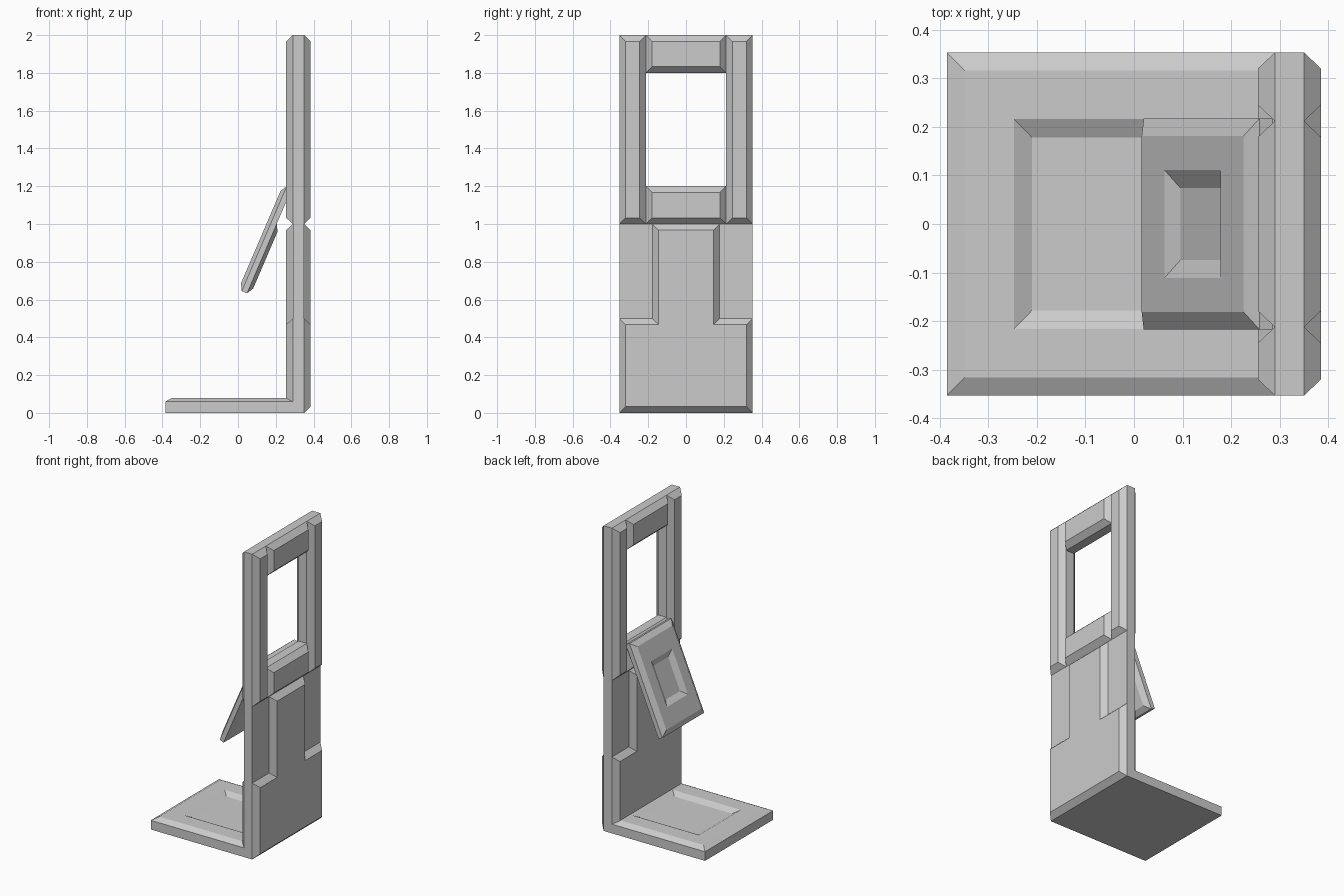
import bpy, bmesh, math
from mathutils import Vector

if "Cube" in bpy.data.objects:
    bpy.data.objects.remove(bpy.data.objects["Cube"])


def loft(name, rings):
    """Join a stack of matching outlines and cap both ends."""
    bm = bmesh.new()
    loops = [[bm.verts.new(p) for p in ring] for ring in rings]
    n = len(loops[0])
    for a, b in zip(loops, loops[1:]):
        for i in range(n):
            j = (i + 1) % n
            bm.faces.new((a[i], a[j], b[j], b[i]))
    bm.faces.new(loops[0][::-1])
    bm.faces.new(loops[-1])
    bmesh.ops.recalc_face_normals(bm, faces=bm.faces)
    mesh = bpy.data.meshes.new(name)
    bm.to_mesh(mesh)
    bm.free()
    obj = bpy.data.objects.new(name, mesh)
    bpy.context.collection.objects.link(obj)
    return obj


def rect(a0, a1, b0, b1):
    return [Vector(p) for p in ((a0, b0), (a1, b0), (a1, b1), (a0, b1))]


def inset(outline, d):
    """Mitred inset of a counter-clockwise right-angled outline."""
    out = []
    for i, p in enumerate(outline):
        e1 = (p - outline[i - 1]).normalized()
        e2 = (outline[(i + 1) % len(outline)] - p).normalized()
        out.append(p + d * Vector((-e1.y - e2.y, e1.x + e2.x)))
    return out


# Upright boards: outline in (y, z), bevelled on both faces
MID, CORE, FULL, BEV = 0.32, 0.03, 0.065, 0.033


def board(name, outline, raised=True):
    steps = [(-CORE, 0), (CORE, 0)]
    if raised:
        steps = [(-FULL, BEV)] + steps + [(FULL, BEV)]
    return loft(name, [[(MID + x, p.x, p.y) for p in inset(outline, d)]
                       for x, d in steps])


W, S = 0.353, 0.212
tee = [Vector(p) for p in ((-W, 0), (W, 0), (W, .5), (.178, .5),
                           (.178, 1), (-.178, 1), (-.178, .5), (-W, .5))]
board("lower_back_panel", tee)
for side, y0, y1 in (("left", -W, -.178), ("right", .178, W)):
    board("lower_thin_panel_" + side, rect(y0, y1, .5, 1), raised=False)
for side, y0, y1 in (("left", -W, -S), ("right", S, W)):
    board("window_stile_" + side, rect(y0, y1, 1, 2))
for side, z0 in (("bottom", 1), ("top", 1.8)):
    board("window_rail_" + side, rect(-S, S, z0, z0 + .2))

# Base plate with bevelled rim and sunken centre
base = [(-.385, .29, W, 0), (-.385, .29, W, .06), (-.348, .29, .316, .08),
        (-.247, .247, .216, .08), (-.21, .21, .178, .06)]
loft("base_plate", [[(p.x, p.y, z) for p in rect(x0, x1, -y, y)]
                    for x0, x1, y, z in base])

# Tilted flap hung from the window sill; local axes are length, y, outward
ANG = math.radians(23.2)
ORIGIN = Vector((.02, 0, .645))
ALONG = Vector((math.sin(ANG), 0, math.cos(ANG)))
OUT = Vector((-math.cos(ANG), 0, math.sin(ANG)))


def flap_ring(outline, n):
    return [ORIGIN + ALONG * p.x + Vector((0, p.y, 0)) + OUT * n
            for p in outline]


edge = rect(0, .604, -.217, .217)
recess = rect(.155, .447, -.111, .111)
loft("flap", [flap_ring(edge, -.03), flap_ring(edge, 0),
              flap_ring(inset(edge, .036), .02), flap_ring(recess, .02),
              flap_ring(inset(recess, .037), 0)])
lining = rect(0, .4, -.217, .217)
loft("flap_inner_panel", [flap_ring(lining, -.03),
                          flap_ring(inset(lining, .036), -.05)])
